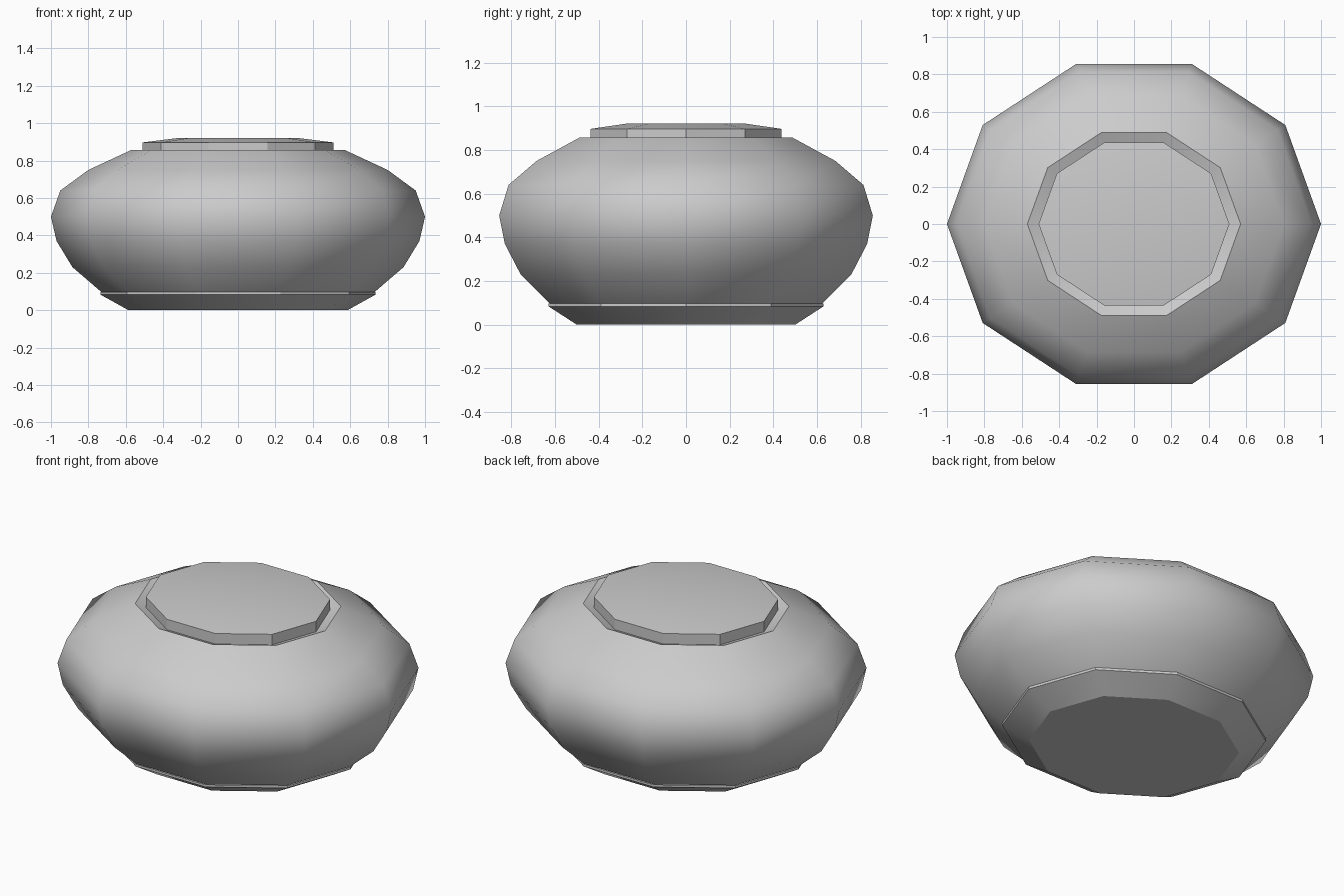
import bpy, bmesh
from math import cos, sin, pi, radians

if "Cube" in bpy.data.objects:
    bpy.data.objects.remove(bpy.data.objects["Cube"])

SIDES = 10
DEPTH = 0.9  # plan is slightly squashed front to back


def turned(name, profile, cap_bottom=False, cap_top=False, smooth=None):
    """Revolve (radius, z) points into a ten-sided oval shell."""
    bm = bmesh.new()
    rings = []
    for r, z in profile:
        rings.append([bm.verts.new((r * cos(2 * pi * i / SIDES),
                                    r * DEPTH * sin(2 * pi * i / SIDES), z))
                      for i in range(SIDES)])
    for a, b in zip(rings, rings[1:]):
        for i in range(SIDES):
            j = (i + 1) % SIDES
            bm.faces.new((a[i], a[j], b[j], b[i]))
    if cap_bottom:
        bm.faces.new(rings[0][::-1])
    if cap_top:
        bm.faces.new(rings[-1])
    mesh = bpy.data.meshes.new(name)
    bm.to_mesh(mesh)
    bm.free()
    ob = bpy.data.objects.new(name, mesh)
    bpy.context.collection.objects.link(ob)
    if smooth:
        bpy.ops.object.select_all(action='DESELECT')
        ob.select_set(True)
        bpy.context.view_layer.objects.active = ob
        bpy.ops.object.shade_smooth_by_angle(angle=radians(smooth))
    return ob


# Rounded bowl with an inward-sloping rim around the lid
turned("bowl_body", [(0.73, 0.097), (0.885, 0.23), (0.97, 0.37), (1.0, 0.5),
                     (0.95, 0.64), (0.80, 0.75), (0.57, 0.857), (0.51, 0.835)],
       smooth=45)

# Tapered foot with a thin vertical lip
turned("foot", [(0.585, 0.0), (0.735, 0.083), (0.735, 0.097)],
       cap_bottom=True, smooth=30)

# Low lid with straight sides and a gently raised top
turned("lid", [(0.51, 0.835), (0.51, 0.897), (0.31, 0.922)],
       cap_top=True, smooth=30)
